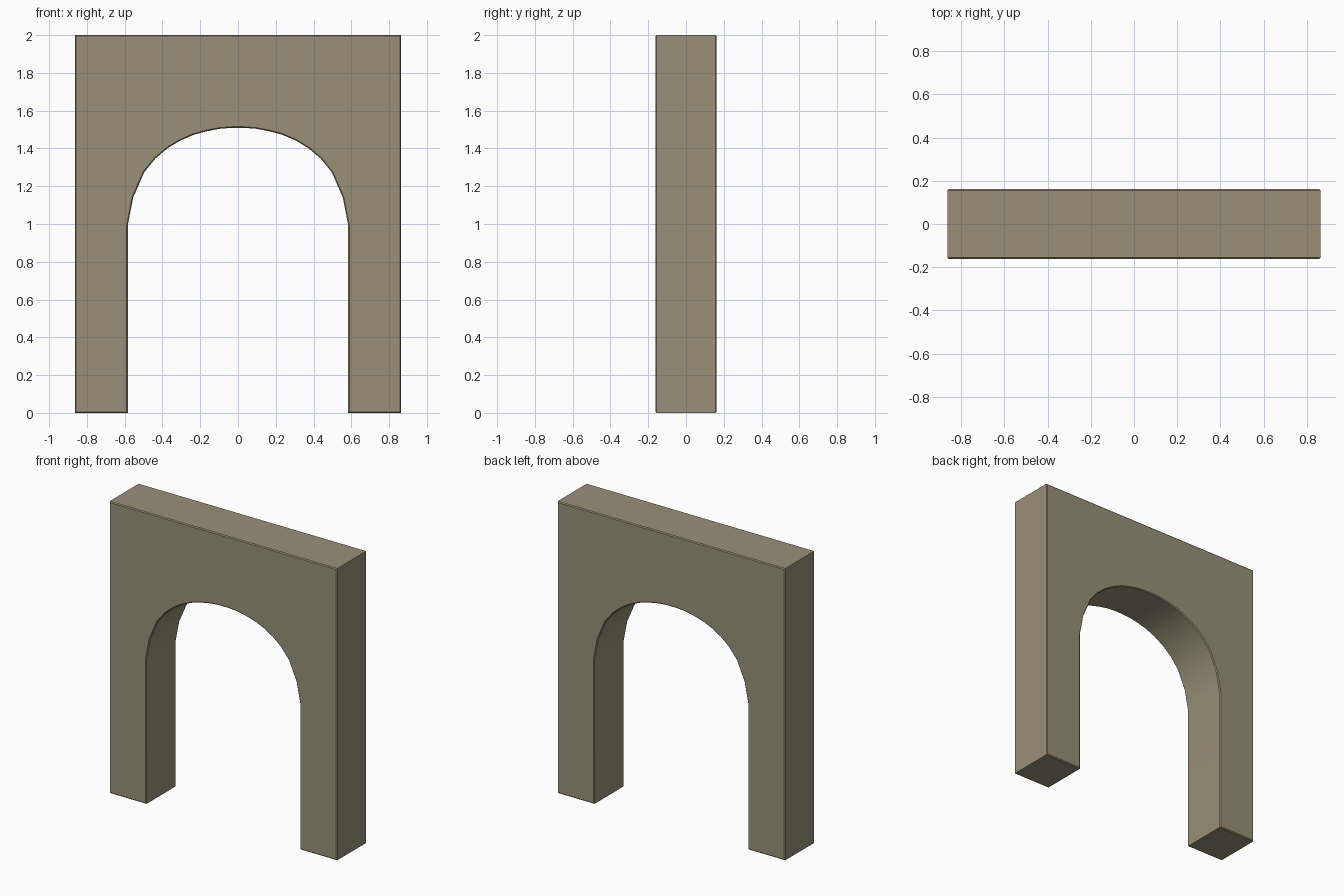
import bpy, bmesh, math

if "Cube" in bpy.data.objects:
    bpy.data.objects.remove(bpy.data.objects["Cube"])

HALF_WIDTH, HALF_DEPTH, HEIGHT = 0.863, 0.162, 2.0

# right half of the opening, from the foot up to just before the crown
half_opening = [(0.583, 0.0), (0.583, 0.995), (0.555, 1.14), (0.497, 1.273),
                (0.437, 1.347), (0.373, 1.401), (0.307, 1.441), (0.236, 1.472),
                (0.165, 1.491), (0.098, 1.504), (0.033, 1.509)]

# full outline: outer corners, then the mirrored opening
outline = [(HALF_WIDTH, 0.0), (HALF_WIDTH, HEIGHT),
           (-HALF_WIDTH, HEIGHT), (-HALF_WIDTH, 0.0)]
outline += [(-x, z) for x, z in half_opening] + half_opening[::-1]

# extrude the outline through the wall thickness
bm = bmesh.new()
face = bm.faces.new([bm.verts.new((x, -HALF_DEPTH, z)) for x, z in outline])
extruded = bmesh.ops.extrude_face_region(bm, geom=[face], use_keep_orig=True)
moved = [g for g in extruded["geom"] if isinstance(g, bmesh.types.BMVert)]
bmesh.ops.translate(bm, verts=moved, vec=(0, 2 * HALF_DEPTH, 0))
bmesh.ops.recalc_face_normals(bm, faces=bm.faces[:])

# fine chamfer round the front and back faces
rims = [e for e in bm.edges if abs(e.verts[0].co.y - e.verts[1].co.y) < 1e-5]
bmesh.ops.bevel(bm, geom=rims, offset=0.006, offset_type='OFFSET',
                segments=1, profile=0.5, affect='EDGES')

mesh = bpy.data.meshes.new("arch_wall")
bm.to_mesh(mesh)
bm.free()
arch = bpy.data.objects.new("arch_wall", mesh)
bpy.context.collection.objects.link(arch)

# stone colour
stone = bpy.data.materials.new("warm_stone")
stone.diffuse_color = (0.32, 0.28, 0.19, 1.0)
stone.use_nodes = True
stone.node_tree.nodes["Principled BSDF"].inputs["Base Color"].default_value = stone.diffuse_color
mesh.materials.append(stone)

# smooth underside of the arch, crisp corners
bpy.context.view_layer.objects.active = arch
arch.select_set(True)
bpy.ops.object.shade_smooth_by_angle(angle=math.radians(30))
